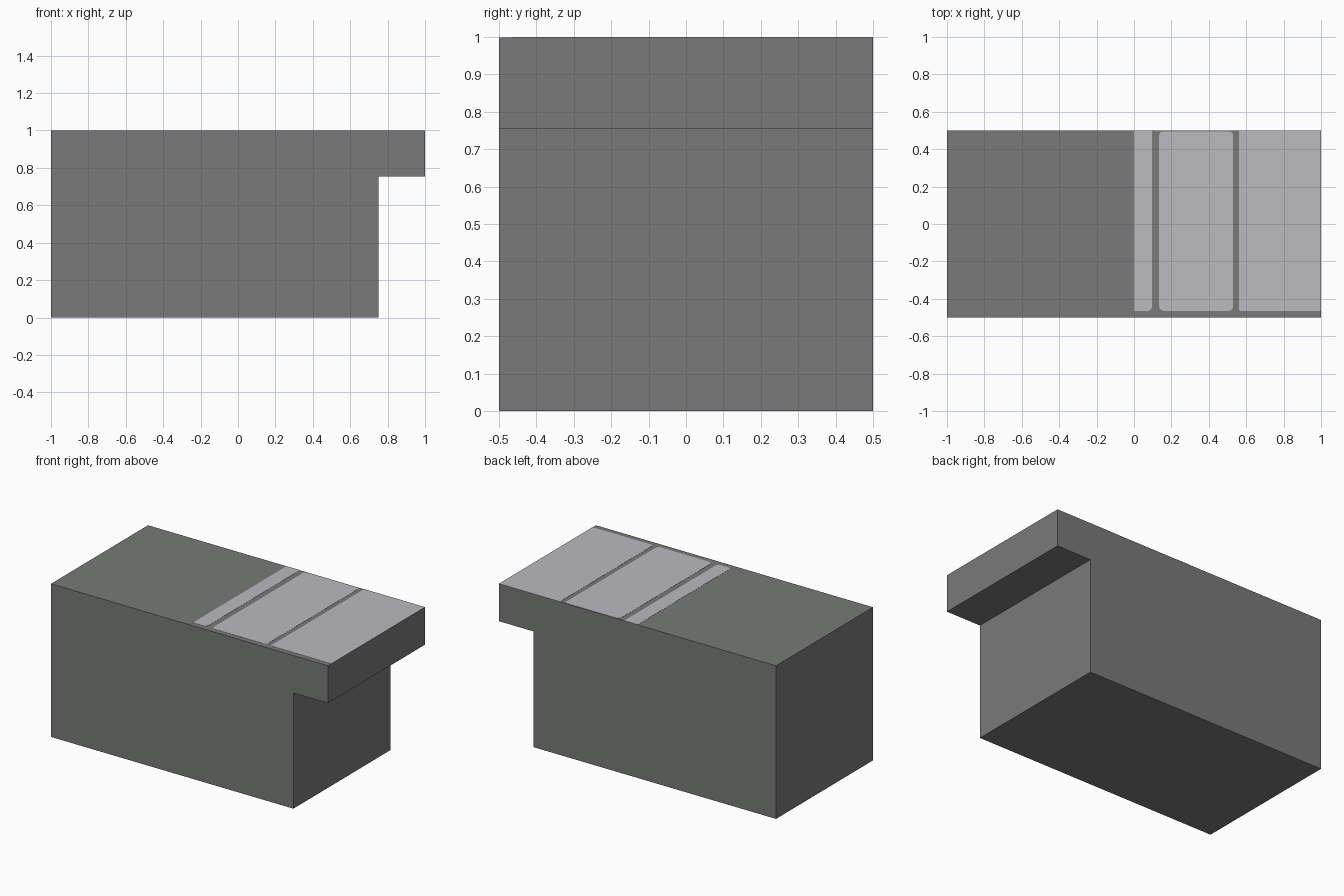
import bpy, bmesh, math

if "Cube" in bpy.data.objects:
    bpy.data.objects.remove(bpy.data.objects["Cube"])


def srgb(r, g, b):
    f = lambda c: c / 12.92 if c <= 0.04045 else ((c + 0.055) / 1.055) ** 2.4
    return (f(r / 255), f(g / 255), f(b / 255), 1)


def material(name, colour):
    m = bpy.data.materials.new(name)
    m.diffuse_color = colour
    m.use_nodes = True
    m.node_tree.nodes["Principled BSDF"].inputs["Base Color"].default_value = m.diffuse_color
    return m


dark = material("dark grey stone", srgb(120, 122, 120))
light = material("pale grey tile", srgb(186, 186, 192))


def prism(name, points, offset, mat):
    """Extrude a closed outline along the offset vector."""
    bm = bmesh.new()
    face = bm.faces.new([bm.verts.new(p) for p in points])
    new = bmesh.ops.extrude_face_region(bm, geom=[face])["geom"]
    verts = [v for v in new if isinstance(v, bmesh.types.BMVert)]
    bmesh.ops.translate(bm, vec=offset, verts=verts)
    bmesh.ops.recalc_face_normals(bm, faces=bm.faces)
    me = bpy.data.meshes.new(name)
    bm.to_mesh(me)
    bm.free()
    me.materials.append(mat)
    ob = bpy.data.objects.new(name, me)
    bpy.context.collection.objects.link(ob)
    return ob


def rounded(x0, x1, y0, y1, radii, z):
    """Rectangle outline; radii run bottom left, bottom right, top right, top left."""
    pts = []
    corners = [(x0, y0, 1, 1), (x1, y0, -1, 1), (x1, y1, -1, -1), (x0, y1, 1, -1)]
    for i, ((x, y, sx, sy), r) in enumerate(zip(corners, radii)):
        if r == 0:
            pts.append((x, y, z))
            continue
        for k in range(5):
            a = math.pi + (i + k / 4) * math.pi / 2
            pts.append((x + sx * r + r * math.cos(a), y + sy * r + r * math.sin(a), z))
    return pts


# Block with an overhanging lip on the right
TOP = 0.999
outline = [(-1, 0), (0.75, 0), (0.75, 0.755), (1, 0.755), (1, TOP), (-1, TOP)]
prism("block", [(x, -0.5, z) for x, z in outline], (0, 1, 0), dark)

# Pale tiles painted on the right half of the top
tiles = [
    ("narrow_tile", 0.0, 0.097, 0.5, (0, 0.025, 0, 0)),
    ("middle_tile", 0.135, 0.53, 0.495, (0.025, 0.025, 0.02, 0.02)),
    ("end_tile", 0.561, 1.0, 0.5, (0.012, 0, 0, 0)),
]
for name, x0, x1, y1, radii in tiles:
    prism(name, rounded(x0, x1, -0.465, y1, radii, TOP - 0.001), (0, 0, 0.002), light)
